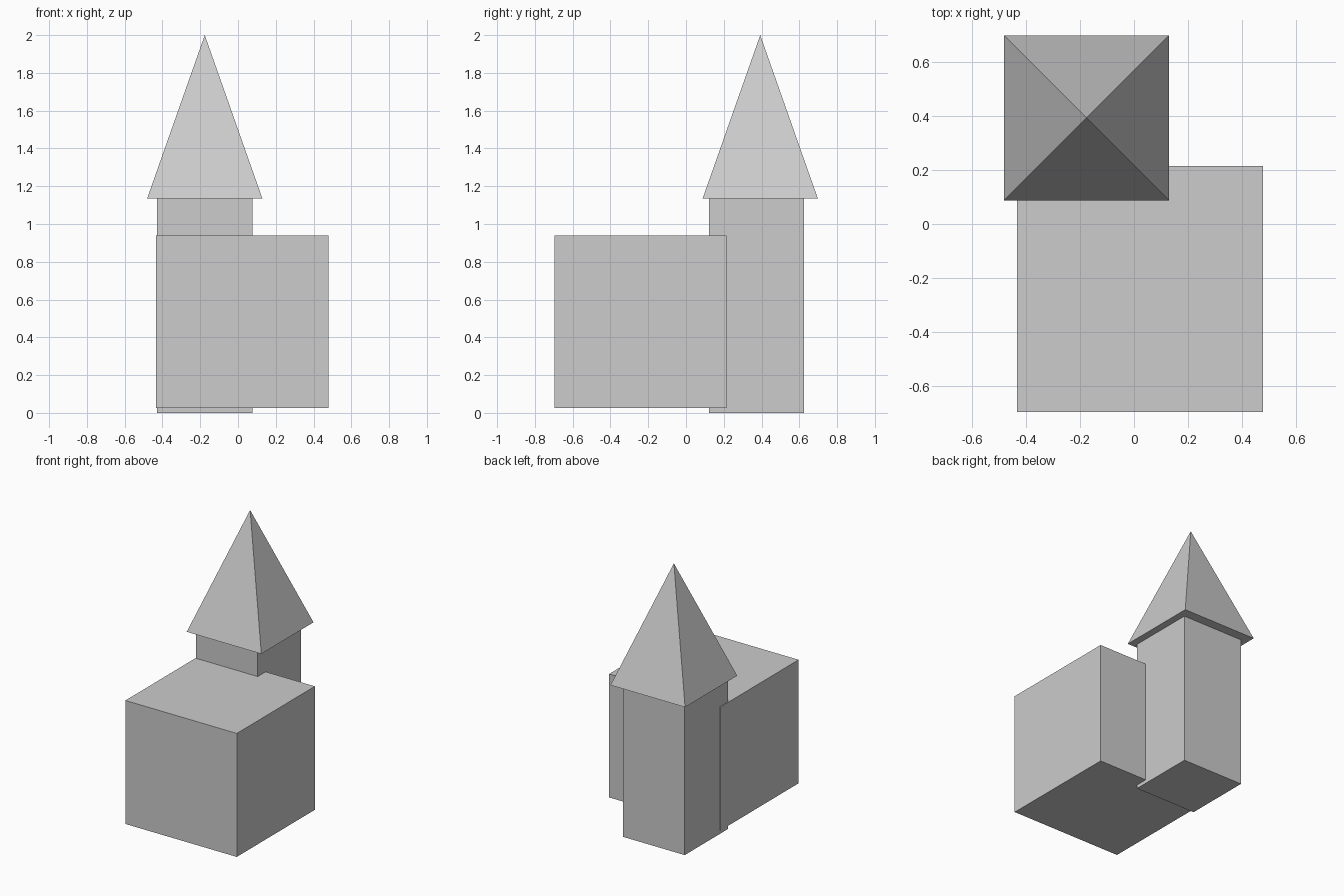
import bpy
import math

# Remove the default cube
cube = bpy.data.objects.get("Cube")
if cube:
    bpy.data.objects.remove(cube, do_unlink=True)

# Single plain stone colour
STONE = (0.604, 0.604, 0.604, 1.0)
stone = bpy.data.materials.new("light grey stone")
stone.use_nodes = True
stone.diffuse_color = STONE
for node in stone.node_tree.nodes:
    if node.type == 'BSDF_PRINCIPLED':
        node.inputs["Base Color"].default_value = STONE


def finish(name):
    obj = bpy.context.object
    obj.name = name
    bpy.ops.object.transform_apply(location=False, rotation=True, scale=True)
    obj.data.materials.append(stone)
    return obj


def box(name, low, high):
    center = [(a + b) / 2 for a, b in zip(low, high)]
    bpy.ops.mesh.primitive_cube_add(size=1, location=center)
    bpy.context.object.scale = [b - a for a, b in zip(low, high)]
    return finish(name)


def pyramid(name, x, y, width, bottom, top):
    # Four-sided cone turned so that its sides face the axes
    bpy.ops.mesh.primitive_cone_add(
        vertices=4, radius1=width / math.sqrt(2), radius2=0,
        depth=top - bottom, location=(x, y, (bottom + top) / 2),
        rotation=(0, 0, math.pi / 4))
    return finish(name)


# Main hall, slightly raised above the tower foot
box("main_hall", (-0.433, -0.697, 0.027), (0.478, 0.215, 0.94))

# Square tower behind it, with an overhanging spire
box("tower", (-0.428, 0.122, 0.0), (0.076, 0.626, 1.135))
pyramid("tower_spire", -0.176, 0.393, 0.61, 1.135, 2.0)
